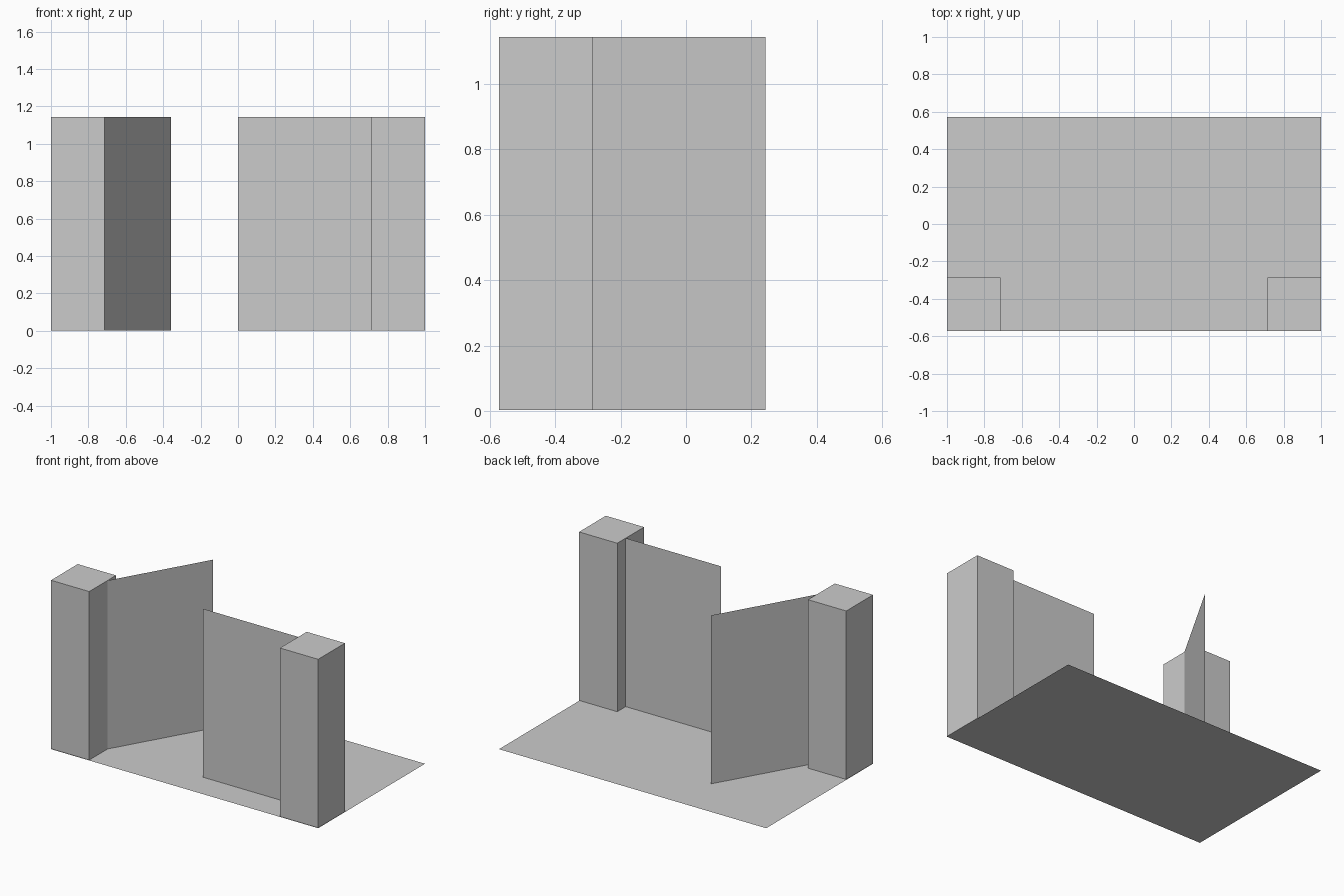
import bpy
import bmesh
from math import radians
from mathutils import Matrix, Vector

cube = bpy.data.objects.get("Cube")
if cube:
    bpy.data.objects.remove(cube, do_unlink=True)

HALF_X, HALF_Y = 1.0, 0.571
HEIGHT, POST = 1.143, 0.286
BASE = 0.003          # posts and doors stand just above the floor sheet
HINGE_X, HINGE_Y = HALF_X - POST, -0.375
DOOR = HINGE_X        # each door leaf spans half the opening

grey = bpy.data.materials.new("light grey")
grey.use_nodes = True
grey.diffuse_color = (0.6, 0.6, 0.6, 1)
grey.node_tree.nodes["Principled BSDF"].inputs["Base Color"].default_value = (0.6, 0.6, 0.6, 1)


def add_object(name, bm):
    mesh = bpy.data.meshes.new(name)
    bm.to_mesh(mesh)
    bm.free()
    mesh.materials.append(grey)
    obj = bpy.data.objects.new(name, mesh)
    bpy.context.collection.objects.link(obj)
    return obj


def sheet(name, corners):
    bm = bmesh.new()
    bm.faces.new([bm.verts.new(c) for c in corners])
    return add_object(name, bm)


def post(name, side):
    bm = bmesh.new()
    size = Vector((POST, POST, HEIGHT - BASE))
    centre = Vector((side * (HALF_X - POST / 2), -HALF_Y + POST / 2, (HEIGHT + BASE) / 2))
    bmesh.ops.create_cube(bm, size=1, matrix=Matrix.Translation(centre) @ Matrix.Diagonal(size).to_4x4())
    return add_object(name, bm)


def door(name, side, angle):
    # Leaf drawn from its hinge towards the centre, then swung open
    reach = -side * DOOR
    leaf = sheet(name, [(0, 0, BASE), (reach, 0, BASE), (reach, 0, HEIGHT), (0, 0, HEIGHT)])
    leaf.location = (side * HINGE_X, HINGE_Y, 0)
    leaf.rotation_euler.z = radians(angle)
    return leaf


# Floor
sheet("floor", [(-HALF_X, -HALF_Y, 0), (HALF_X, -HALF_Y, 0), (HALF_X, HALF_Y, 0), (-HALF_X, HALF_Y, 0)])

# Gate posts, with one closed leaf and one swung inwards
post("left_post", 1)
post("right_post", -1)
door("left_door", 1, 0)
door("right_door", -1, 60)
